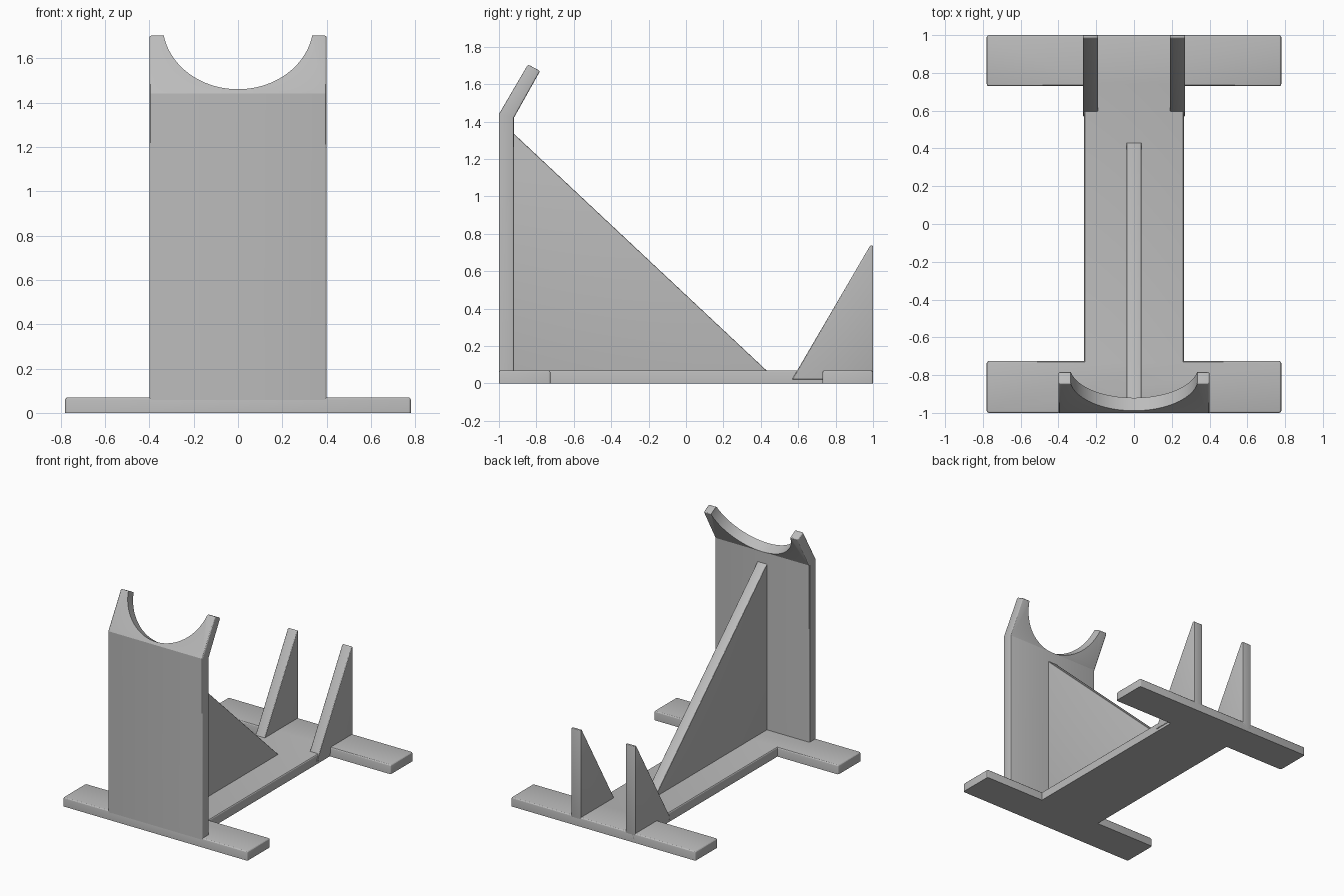
import bpy
import bmesh
import math
from mathutils import Vector, Matrix

cube = bpy.data.objects.get("Cube")
if cube:
    bpy.data.objects.remove(cube, do_unlink=True)

GREY = (0.5, 0.5, 0.5, 1)
grey = bpy.data.materials.new("plain grey")
grey.diffuse_color = GREY
grey.use_nodes = True
grey.node_tree.nodes["Principled BSDF"].inputs["Base Color"].default_value = GREY

SLAB = 0.07   # base thickness
SUNK = 0.02   # height at which ribs end inside the base


def finish(bm, name):
    """Turn a bmesh into a grey object."""
    mesh = bpy.data.meshes.new(name)
    bm.to_mesh(mesh)
    bm.free()
    mesh.materials.append(grey)
    obj = bpy.data.objects.new(name, mesh)
    bpy.context.collection.objects.link(obj)
    return obj


def extrude(name, points, shift, bevel):
    """Extrude a flat outline and round its convex edges, except those on the ground."""
    bm = bmesh.new()
    face = bm.faces.new([bm.verts.new(p) for p in points])
    moved = bmesh.ops.extrude_face_region(bm, geom=[face])["geom"]
    bmesh.ops.translate(bm, vec=shift, verts=[v for v in moved if isinstance(v, bmesh.types.BMVert)])
    bmesh.ops.recalc_face_normals(bm, faces=bm.faces)
    edges = [e for e in bm.edges
             if e.calc_face_angle_signed() > math.radians(40)
             and max(v.co.z for v in e.verts) > 0.001]
    bmesh.ops.bevel(bm, geom=edges, offset=bevel, segments=3, profile=0.5, affect='EDGES')
    return finish(bm, name)


def side_plate(name, profile, x0, x1, bevel=0.01):
    """Plate cut to a side profile of (y, z) points, between two x positions."""
    return extrude(name, [(x0, y, z) for y, z in profile], (x1 - x0, 0, 0), bevel)


# Base: two cross feet joined by a spine
half = [(0.78, -1), (0.78, -0.725), (0.265, -0.725), (0.265, 0.73), (0.78, 0.73), (0.78, 1)]
outline = half + [(-x, y) for x, y in reversed(half)]
parts = [extrude("base", [(x, y, 0) for x, y in outline], (0, 0, SLAB), 0.012)]

# Upright with its top leaning back
upright = side_plate("upright", [(-1, 0), (-0.92, 0), (-0.92, 1.42), (-0.78, 1.67),
                                 (-0.845, 1.705), (-1, 1.44)], -0.4, 0.4)
parts.append(upright)

# Round cradle cut square through the leaning top
lean = Vector((0, 0.505, 0.863)).normalized()
normal = Vector((0, lean.z, -lean.y))
centre = Vector((0, -1, 1.44)) + lean * 0.363
bm = bmesh.new()
bmesh.ops.create_cone(bm, cap_ends=True, segments=96, radius1=0.34, radius2=0.34, depth=0.6,
                      matrix=Matrix.Translation(centre) @ normal.to_track_quat('Z', 'Y').to_matrix().to_4x4())
cutter = finish(bm, "cradle_cutter")
cutter.hide_render = True
cutter.hide_set(True)
cut = upright.modifiers.new("cradle", 'BOOLEAN')
cut.operation = 'DIFFERENCE'
cut.solver = 'EXACT'
cut.object = cutter
bpy.context.view_layer.objects.active = upright
bpy.ops.object.modifier_apply(modifier=cut.name)
bpy.data.objects.remove(cutter, do_unlink=True)

# Central rib bracing the upright
parts.append(side_plate("central_rib", [(-0.96, SUNK), (0.483, SUNK), (-0.96, 1.372)],
                        -0.04, 0.04, 0.004))

# Two rear fins
for side, sign in (("left", 1), ("right", -1)):
    parts.append(side_plate(side + "_rear_fin", [(0.566, SUNK), (1, SUNK), (1, 0.737), (0.985, 0.737)],
                            sign * 0.19, sign * 0.27, 0.006))

# Smooth the rounded edges only
for obj in bpy.context.view_layer.objects:
    obj.select_set(obj in parts)
bpy.context.view_layer.objects.active = parts[0]
bpy.ops.object.shade_smooth_by_angle(angle=math.radians(25))
